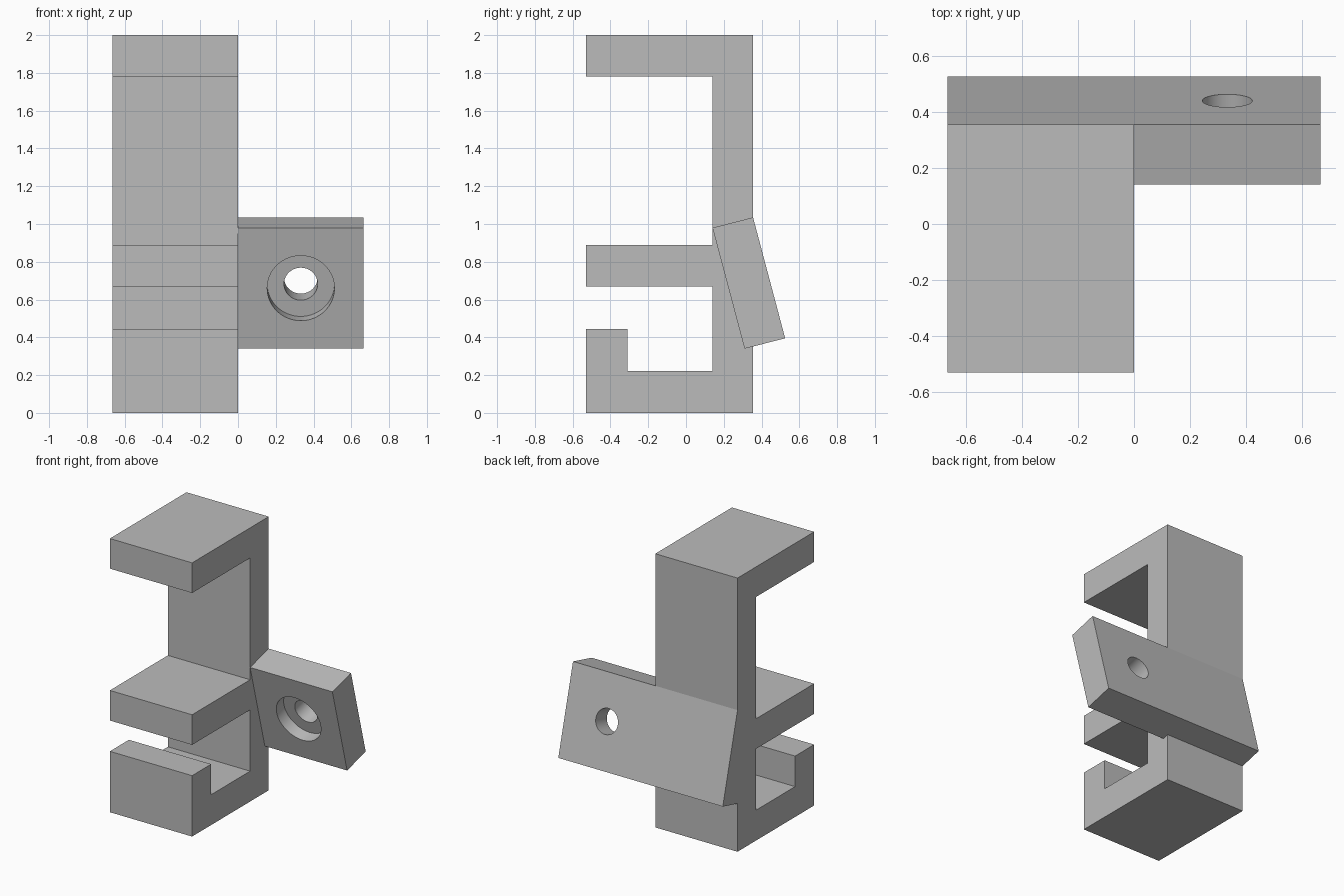
import bpy, bmesh, math
from mathutils import Matrix, Vector

cube = bpy.data.objects.get("Cube")
if cube:
    bpy.data.objects.remove(cube, do_unlink=True)

grey = bpy.data.materials.new("plain_grey")
grey.use_nodes = True
GREY = (0.5, 0.5, 0.5, 1)
grey.diffuse_color = GREY
grey.node_tree.nodes["Principled BSDF"].inputs["Base Color"].default_value = GREY

HALF_W = 0.665
TILT = math.radians(15)


def finish(name, bm):
    bmesh.ops.recalc_face_normals(bm, faces=bm.faces)
    mesh = bpy.data.meshes.new(name)
    bm.to_mesh(mesh)
    bm.free()
    mesh.materials.append(grey)
    obj = bpy.data.objects.new(name, mesh)
    bpy.context.collection.objects.link(obj)
    return obj


def extrude_profile(name, profile, x0, x1):
    """Extrude a (y, z) outline from x0 to x1."""
    bm = bmesh.new()
    face = bm.faces.new([bm.verts.new((x0, y, z)) for y, z in profile])
    side = bmesh.ops.extrude_face_region(bm, geom=[face])["geom"]
    verts = [v for v in side if isinstance(v, bmesh.types.BMVert)]
    bmesh.ops.translate(bm, verts=verts, vec=(x1 - x0, 0, 0))
    return finish(name, bm)


def cylinder(name, radius, start, end, origin, axis):
    """Cylinder between two distances along an axis."""
    bm = bmesh.new()
    place = Matrix.Translation(origin + axis * (start + end) / 2)
    turn = axis.to_track_quat('Z', 'Y').to_matrix().to_4x4()
    bmesh.ops.create_cone(bm, cap_ends=True, segments=64, radius1=radius,
                          radius2=radius, depth=end - start, matrix=place @ turn)
    return finish(name, bm)


def boolean(target, tool, operation):
    mod = target.modifiers.new(operation.lower(), 'BOOLEAN')
    mod.operation = operation
    mod.solver = 'EXACT'
    mod.object = tool
    bpy.context.view_layer.objects.active = target
    bpy.ops.object.modifier_apply(modifier=mod.name)
    bpy.data.objects.remove(tool, do_unlink=True)


# Hooked bracket body, including the wedge on its back
FRONT, INNER, BACK = -0.53, 0.14, 0.355
body = extrude_profile("bracket_body", [
    (FRONT, 0), (BACK, 0), (BACK, 0.352), (0.525, 0.395), (BACK, 1.035),
    (BACK, 2), (FRONT, 2), (FRONT, 1.78), (INNER, 1.78), (INNER, 0.89),
    (FRONT, 0.89), (FRONT, 0.67), (INNER, 0.67), (INNER, 0.222),
    (-0.31, 0.222), (-0.31, 0.445), (FRONT, 0.445)], -HALF_W, 0)

# Tilted mounting plate to the side
plate = extrude_profile("mounting_plate", [
    (0.31, 0.34), (0.525, 0.395), (BACK, 1.035), (INNER, 0.98)], 0, HALF_W)

# Counterbored screw hole square to the plate
centre = Vector((HALF_W / 2, 0.225, 0.66))
normal = Vector((0, math.cos(TILT), math.sin(TILT)))
boolean(plate, cylinder("counterbore", 0.178, -0.1, 0.088, centre, normal), 'DIFFERENCE')
boolean(plate, cylinder("screw_hole", 0.089, -0.1, 0.4, centre, normal), 'DIFFERENCE')

# Smooth hole walls, sharp edges
bpy.ops.object.select_all(action='DESELECT')
plate.select_set(True)
bpy.context.view_layer.objects.active = plate
bpy.ops.object.shade_smooth_by_angle(angle=math.radians(30))
